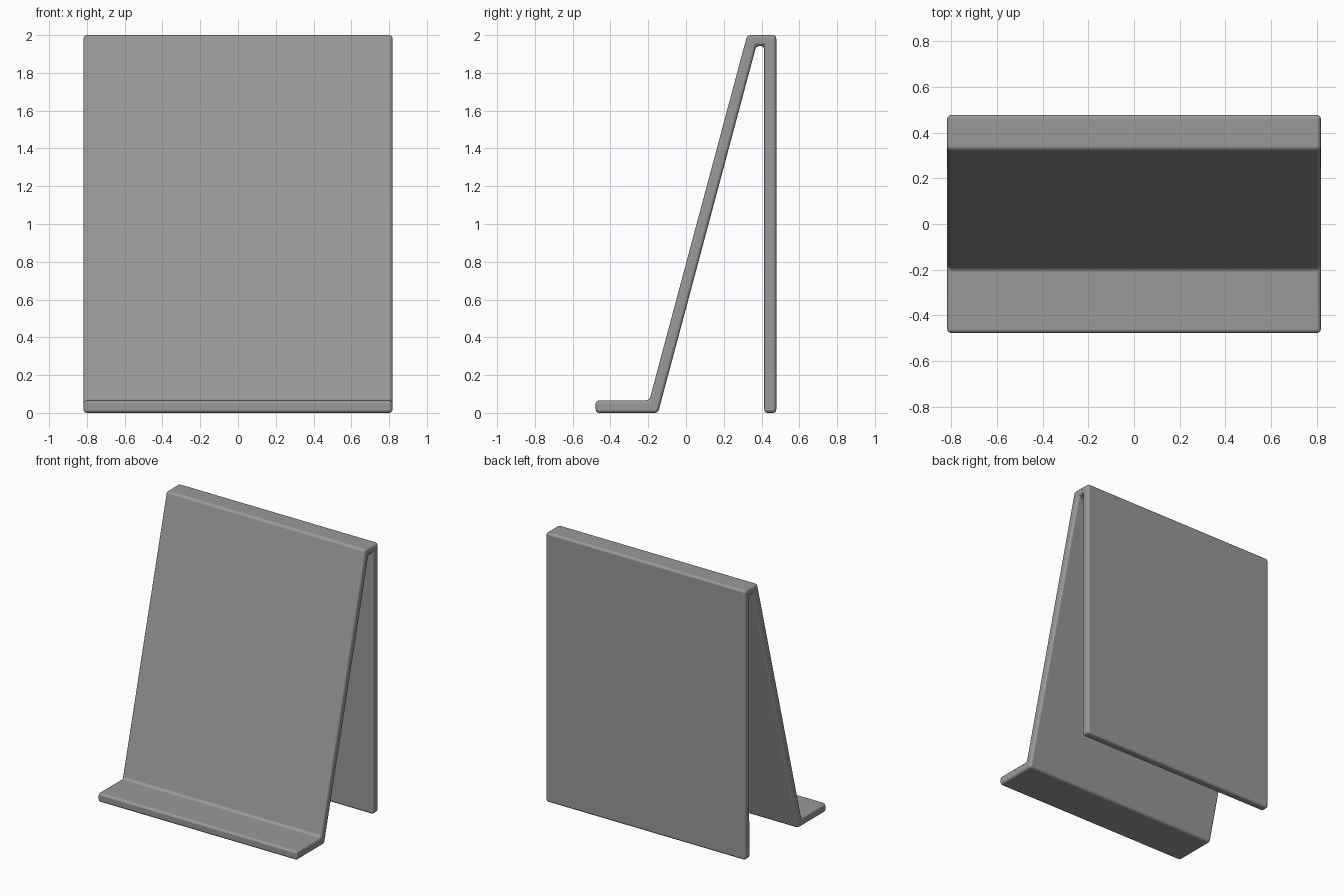
import bpy, bmesh

if "Cube" in bpy.data.objects:
    bpy.data.objects.remove(bpy.data.objects["Cube"])

HALF_W = 0.818

# Side profile (y, z): foot ledge, leaning panel, folded top, vertical back leg
profile = [(-0.478, 0.0), (-0.148, 0.0), (0.372, 1.943), (0.414, 1.943),
           (0.414, 0.0), (0.478, 0.0), (0.478, 2.0), (0.324, 2.0),
           (-0.194, 0.066), (-0.478, 0.066)]

# Extrude the profile across the width
bm = bmesh.new()
face = bm.faces.new([bm.verts.new((-HALF_W, y, z)) for y, z in profile])
ext = bmesh.ops.extrude_face_region(bm, geom=[face])
verts = [g for g in ext["geom"] if isinstance(g, bmesh.types.BMVert)]
bmesh.ops.translate(bm, verts=verts, vec=(2 * HALF_W, 0, 0))
bmesh.ops.recalc_face_normals(bm, faces=bm.faces)

mesh = bpy.data.meshes.new("folded_stand")
bm.to_mesh(mesh)
bm.free()
stand = bpy.data.objects.new("folded_stand", mesh)
bpy.context.collection.objects.link(stand)

# Dark grey surface
grey = bpy.data.materials.new("dark_grey")
grey.diffuse_color = (0.32, 0.32, 0.32, 1.0)
grey.use_nodes = True
grey.node_tree.nodes["Principled BSDF"].inputs["Base Color"].default_value = grey.diffuse_color
mesh.materials.append(grey)

# Small rounded edges all around
bevel = stand.modifiers.new("soft_edges", 'BEVEL')
bevel.width = 0.018
bevel.segments = 3
bevel.limit_method = 'ANGLE'
bevel.harden_normals = True

bpy.context.view_layer.objects.active = stand
stand.select_set(True)
bpy.ops.object.shade_smooth()
